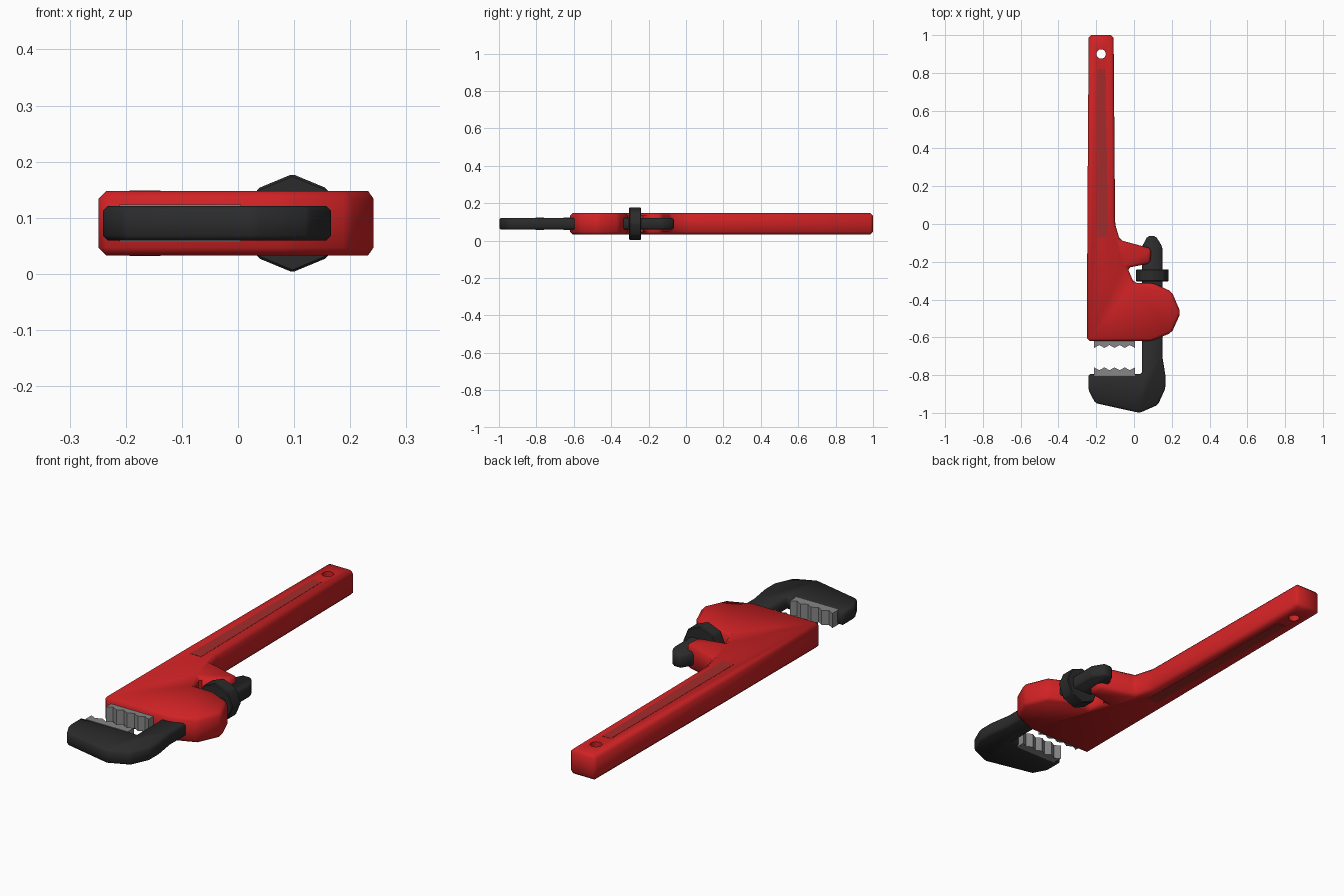
import bpy, bmesh, math
from mathutils import Matrix

if "Cube" in bpy.data.objects:
    bpy.data.objects.remove(bpy.data.objects["Cube"])

ZC = 0.0905  # mid-plane height of the wrench


def material(name, rgb):
    m = bpy.data.materials.new(name)
    m.diffuse_color = (*rgb, 1)
    m.use_nodes = True
    m.node_tree.nodes["Principled BSDF"].inputs["Base Color"].default_value = m.diffuse_color
    return m


RED = material("red paint", (0.63, 0.016, 0.018))
DARK_RED = material("dark red groove", (0.36, 0.024, 0.024))
BLACK = material("black steel", (0.024, 0.024, 0.024))
GREY = material("grey steel", (0.24, 0.24, 0.24))


def finish(bm, name, mat, bevel):
    bmesh.ops.recalc_face_normals(bm, faces=bm.faces)
    if bevel:
        edges = [e for e in bm.edges if e.calc_face_angle(0) > math.radians(15)]
        bmesh.ops.bevel(bm, geom=edges, offset=bevel, segments=1,
                        profile=0.5, affect='EDGES', clamp_overlap=True)
    me = bpy.data.meshes.new(name)
    bm.to_mesh(me)
    bm.free()
    me.materials.append(mat)
    ob = bpy.data.objects.new(name, me)
    bpy.context.collection.objects.link(ob)
    return ob


def plate(name, outline, z0, z1, mat, bevel=0):
    """Extrude a top-view outline between two heights."""
    bm = bmesh.new()
    face = bm.faces.new([bm.verts.new((x, y, z0)) for x, y in outline])
    ext = bmesh.ops.extrude_face_region(bm, geom=[face])["geom"]
    for v in ext:
        if isinstance(v, bmesh.types.BMVert):
            v.co.z = z1
    return finish(bm, name, mat, bevel)


def drum(name, n, radius, depth, matrix, mat, bevel=0):
    bm = bmesh.new()
    bmesh.ops.create_cone(bm, cap_ends=True, segments=n, radius1=radius,
                          radius2=radius, depth=depth, matrix=matrix)
    return finish(bm, name, mat, bevel)


def smooth(ob, angle):
    bpy.ops.object.select_all(action='DESELECT')
    ob.select_set(True)
    bpy.context.view_layer.objects.active = ob
    bpy.ops.object.shade_smooth_by_angle(angle=math.radians(angle))


# Handle and housing in one casting
body = plate("handle_and_housing", [
    (-0.24, 1.0), (-0.108, 1.0), (-0.10, 0.0), (-0.075, -0.085),
    (0.092, -0.13), (0.086, -0.208), (-0.035, -0.232), (0.0, -0.312),
    (0.10, -0.312), (0.20, -0.358), (0.247, -0.47), (0.20, -0.575),
    (0.09, -0.62), (-0.249, -0.62), (-0.247, 0.0)],
    ZC - 0.0575, ZC + 0.0575, RED, 0.014)

# Hanging hole
cutter = drum("hole_cutter", 20, 0.025, 0.3,
              Matrix.Translation((-0.174, 0.90, ZC)), RED)
cutter.hide_render = True
mod = body.modifiers.new("hole", 'BOOLEAN')
mod.operation = 'DIFFERENCE'
mod.object = cutter
bpy.context.view_layer.objects.active = body
bpy.ops.object.modifier_apply(modifier=mod.name)
bpy.data.objects.remove(cutter)
smooth(body, 50)

# Painted groove on both faces of the handle
for side, s in (("top", 1), ("bottom", -1)):
    plate("handle_groove_" + side,
          [(-0.193, 0.82), (-0.150, 0.82), (-0.138, -0.07), (-0.193, -0.07)],
          ZC + s * 0.056, ZC + s * 0.0585, DARK_RED)

# Sliding hook jaw with its shank
jaw = plate("hook_jaw", [
    (0.072, -0.064), (0.115, -0.064), (0.15, -0.12), (0.15, -0.70),
    (0.166, -0.80), (0.166, -0.87), (0.127, -0.957), (0.03, -1.0),
    (-0.205, -0.948), (-0.241, -0.88), (-0.241, -0.795), (0.042, -0.795),
    (0.042, -0.12)], ZC - 0.031, ZC + 0.031, BLACK, 0.009)
smooth(jaw, 50)

# Adjusting nut around the shank: octagon, corner up
nut = drum("adjusting_nut", 8, 0.0875, 0.064,
           Matrix.Translation((0.097, -0.272, ZC)) @ Matrix.Rotation(math.pi / 2, 4, 'X'),
           BLACK, 0.004)
smooth(nut, 30)


# Toothed jaw inserts
def teeth(name, base, valley, tip, n=4):
    x0, x1 = -0.211, 0.005
    pts = [(x1, base), (x0, base)]
    for i in range(2 * n + 1):
        pts.append((x0 + (x1 - x0) * i / (2 * n), valley if i % 2 else tip))
    plate(name, pts, ZC - 0.0335, ZC + 0.0335, GREY)


teeth("heel_jaw_teeth", -0.61, -0.641, -0.656)
teeth("hook_jaw_teeth", -0.805, -0.774, -0.759)
